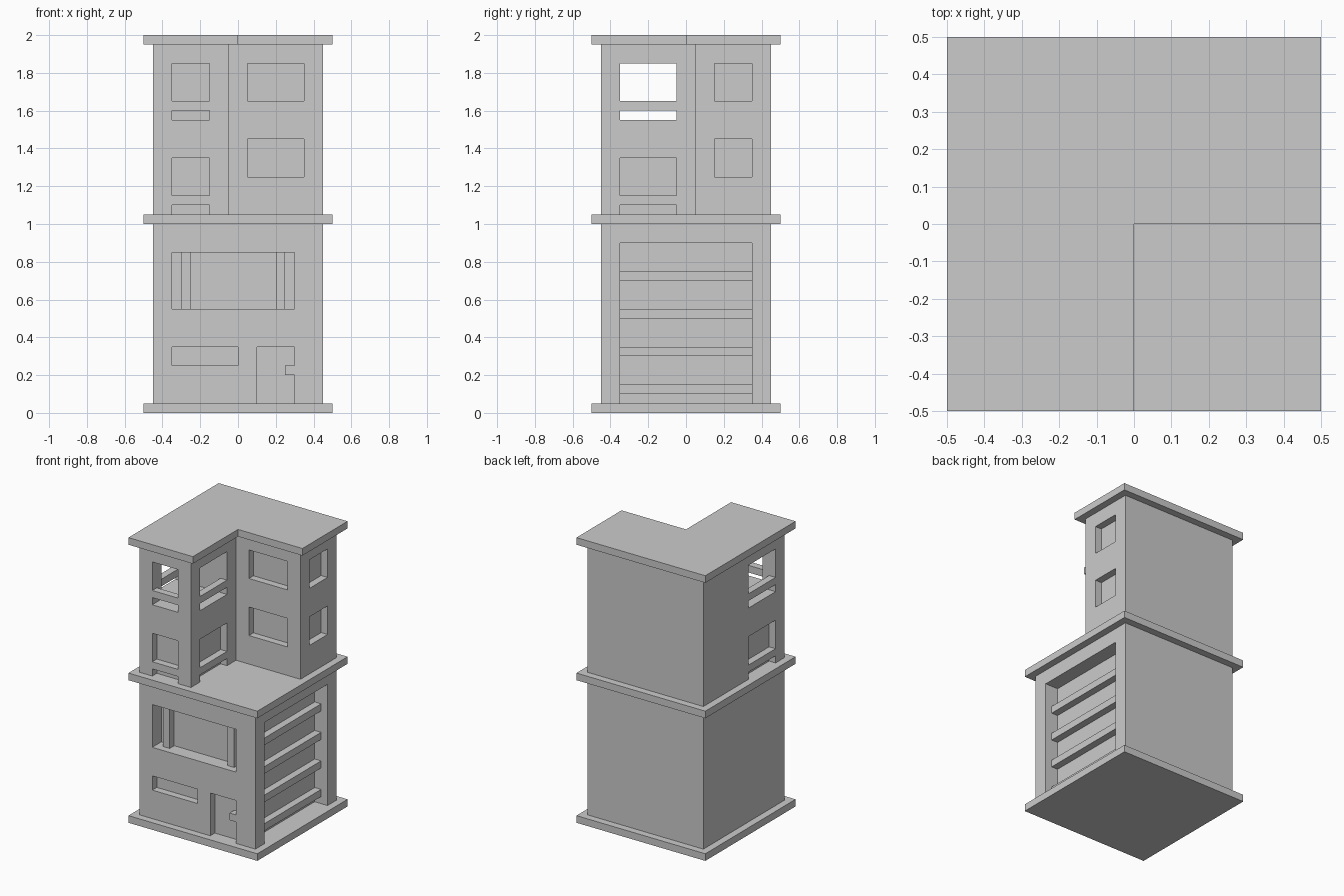
import bpy, bmesh

if "Cube" in bpy.data.objects:
    bpy.data.objects.remove(bpy.data.objects["Cube"])


def prism(name, pts, z0, z1):
    """Extrude a flat outline from z0 to z1."""
    bm = bmesh.new()
    face = bm.faces.new([bm.verts.new((x, y, z0)) for x, y in pts])
    ext = bmesh.ops.extrude_face_region(bm, geom=[face])
    verts = [v for v in ext["geom"] if isinstance(v, bmesh.types.BMVert)]
    bmesh.ops.translate(bm, verts=verts, vec=(0, 0, z1 - z0))
    bmesh.ops.recalc_face_normals(bm, faces=bm.faces)
    mesh = bpy.data.meshes.new(name)
    bm.to_mesh(mesh)
    bm.free()
    obj = bpy.data.objects.new(name, mesh)
    bpy.context.collection.objects.link(obj)
    return obj


def box(name, x0, x1, y0, y1, z0, z1):
    return prism(name, [(x0, y0), (x1, y0), (x1, y1), (x0, y1)], z0, z1)


def carve(obj, cuts):
    """Subtract a list of boxes from obj and bake the result."""
    cutters = []
    for c in cuts:
        cutter = box("cutter", *c)
        cutter.hide_render = True
        mod = obj.modifiers.new("cut", "BOOLEAN")
        mod.operation = "DIFFERENCE"
        mod.solver = "EXACT"
        mod.object = cutter
        cutters.append(cutter)
    deps = bpy.context.evaluated_depsgraph_get()
    deps.update()
    mesh = bpy.data.meshes.new_from_object(obj.evaluated_get(deps))
    obj.modifiers.clear()
    obj.data = mesh
    for cutter in cutters:
        bpy.data.objects.remove(cutter, do_unlink=True)


# Floor slabs and L-shaped roof
box("base_slab", -.5, .5, -.5, .5, 0, .05)
box("middle_slab", -.5, .5, -.5, .5, 1, 1.05)
prism("roof_slab", [(-.5, -.5), (0, -.5), (0, 0), (.5, 0), (.5, .5), (-.5, .5)], 1.95, 2)

# Lower storey: wide window, slit window, door, large side opening
lower = box("lower_storey", -.45, .45, -.45, .45, .05, 1)
carve(lower, [
    (-.35, .3, -.55, -.35, .55, .85),
    (-.35, 0, -.55, -.40, .25, .35),
    (.1, .3, -.55, -.40, .0, .35),
    (.35, .55, -.35, .35, .0, .9),
])
for i, x in enumerate((-.3, .2)):
    box(f"window_post_{i + 1}", x, x + .05, -.40, -.35, .55, .85)
box("door_handle", .25, .3, -.45, -.40, .2, .25)
for i in range(4):
    z = .1 + .2 * i
    box(f"side_slat_{i + 1}", .35, .4, -.35, .35, z, z + .05)

# Upper storey: L-shaped block with an open balcony room and shallow windows
upper = prism("upper_storey", [(-.45, -.45), (-.05, -.45), (-.05, .05), (.45, .05),
                               (.45, .45), (-.45, .45)], 1.05, 1.95)
cuts = [
    (-.55, .05, -.35, -.05, 1.55, 1.85),
    (-.35, -.15, -.55, -.30, 1.55, 1.85),
]
for z0, z1 in ((1.0, 1.1), (1.15, 1.35)):
    cuts += [
        (-.35, -.15, -.55, -.40, z0, z1),
        (-.55, -.40, -.35, -.05, z0, z1),
        (-.10, .02, -.35, -.05, z0, z1),
    ]
for z in (1.25, 1.65):
    cuts += [
        (.05, .35, -.05, .10, z, z + .2),
        (.40, .55, .15, .35, z, z + .2),
    ]
carve(upper, cuts)

# Balcony rails
box("front_rail", -.35, -.15, -.45, -.40, 1.6, 1.65)
box("left_rail", -.45, -.40, -.35, -.05, 1.6, 1.65)
box("right_rail", -.10, -.05, -.35, -.05, 1.6, 1.65)
